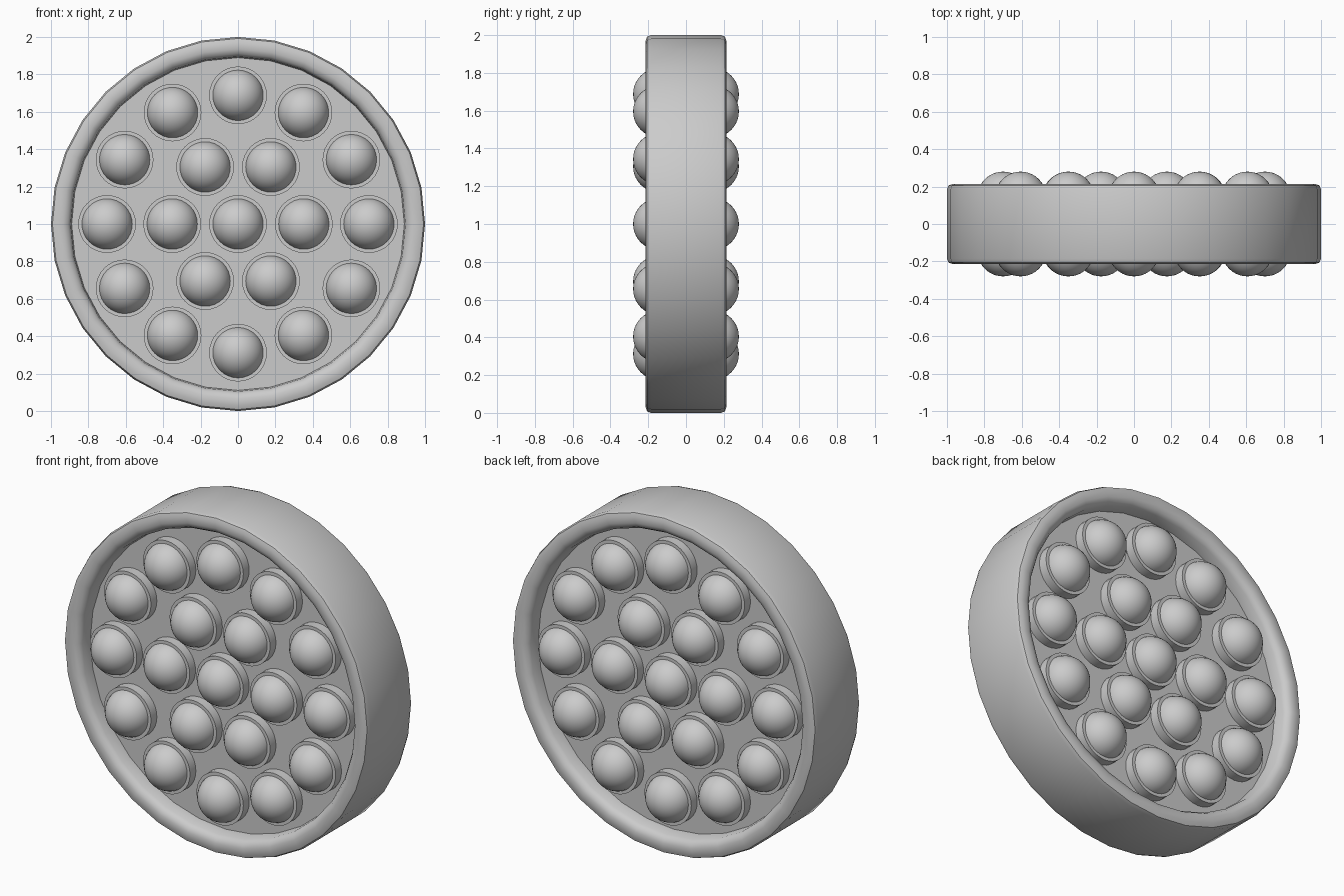
import bpy, math
from mathutils import Matrix

cube = bpy.data.objects.get("Cube")
if cube:
    bpy.data.objects.remove(cube, do_unlink=True)

grey = bpy.data.materials.new("light_grey")
grey.use_nodes = True
grey.diffuse_color = (0.6, 0.6, 0.6, 1)
grey.node_tree.nodes["Principled BSDF"].inputs["Base Color"].default_value = (0.6, 0.6, 0.6, 1)


def lathe(name, profile, segments, closed=False, x=0, z=1, side=1):
    """Spin (radius, depth) points about the y axis; side mirrors the depth."""
    n = len(profile)
    verts, faces = [], []
    for i in range(segments):
        a = 2 * math.pi * i / segments
        for r, d in profile:
            verts.append((x + r * math.cos(a), side * d, z + r * math.sin(a)))
    for i in range(segments):
        j = (i + 1) % segments
        for k in range(n if closed else n - 1):
            m = (k + 1) % n
            faces.append((i * n + k, i * n + m, j * n + m, j * n + k))
    mesh = bpy.data.meshes.new(name)
    mesh.from_pydata(verts, [], faces)
    mesh.materials.append(grey)
    obj = bpy.data.objects.new(name, mesh)
    bpy.context.collection.objects.link(obj)
    tidy(obj)
    return obj


def tidy(obj):
    """Clean normals and shade smoothly, keeping hard edges."""
    bpy.ops.object.select_all(action='DESELECT')
    obj.select_set(True)
    bpy.context.view_layer.objects.active = obj
    bpy.ops.object.mode_set(mode='EDIT')
    bpy.ops.mesh.select_all(action='SELECT')
    bpy.ops.mesh.remove_doubles(threshold=0.0001)
    bpy.ops.mesh.normals_make_consistent(inside=False)
    bpy.ops.object.mode_set(mode='OBJECT')
    bpy.ops.object.shade_smooth_by_angle(angle=math.radians(40))


# Round housing with a rolled lip on both faces
lip = [(0.888, 0.1), (0.895, 0.18), (0.91, 0.203), (0.935, 0.214),
       (0.97, 0.214), (0.992, 0.206), (1.0, 0.185)]
lathe("housing_ring", lip + [(r, -d) for r, d in reversed(lip)], 32, closed=True)

# Recessed plate filling the ring
PLATE = 0.115
lathe("back_plate", [(0, PLATE), (0.893, PLATE), (0.893, -PLATE), (0, -PLATE)], 32)

# Bulb positions: centre, inner hexagon, outer oval
spots = [(0, 0)]
spots += [(0.352 * math.cos(k * math.pi / 3), 0.352 * math.sin(k * math.pi / 3)) for k in range(6)]
spots += [(0.7 * math.cos(k * math.pi / 6), 0.688 * math.sin(k * math.pi / 6)) for k in range(12)]

# Socket collars and domed bulbs on the front and back
collar = [(0.154, PLATE - 0.01), (0.154, 0.17), (0.13, 0.17)]
R, C = 0.138, 0.142
dome = [(R, PLATE - 0.01)]
dome += [(R * math.cos(t * math.pi / 20), C + R * math.sin(t * math.pi / 20)) for t in range(11)]
for side, face in ((-1, "front"), (1, "back")):
    for i, (x, z) in enumerate(spots):
        lathe(f"{face}_socket_{i + 1}", collar, 32, x=x, z=1 + z, side=side)
        lathe(f"{face}_bulb_{i + 1}", dome, 32, x=x, z=1 + z, side=side)
